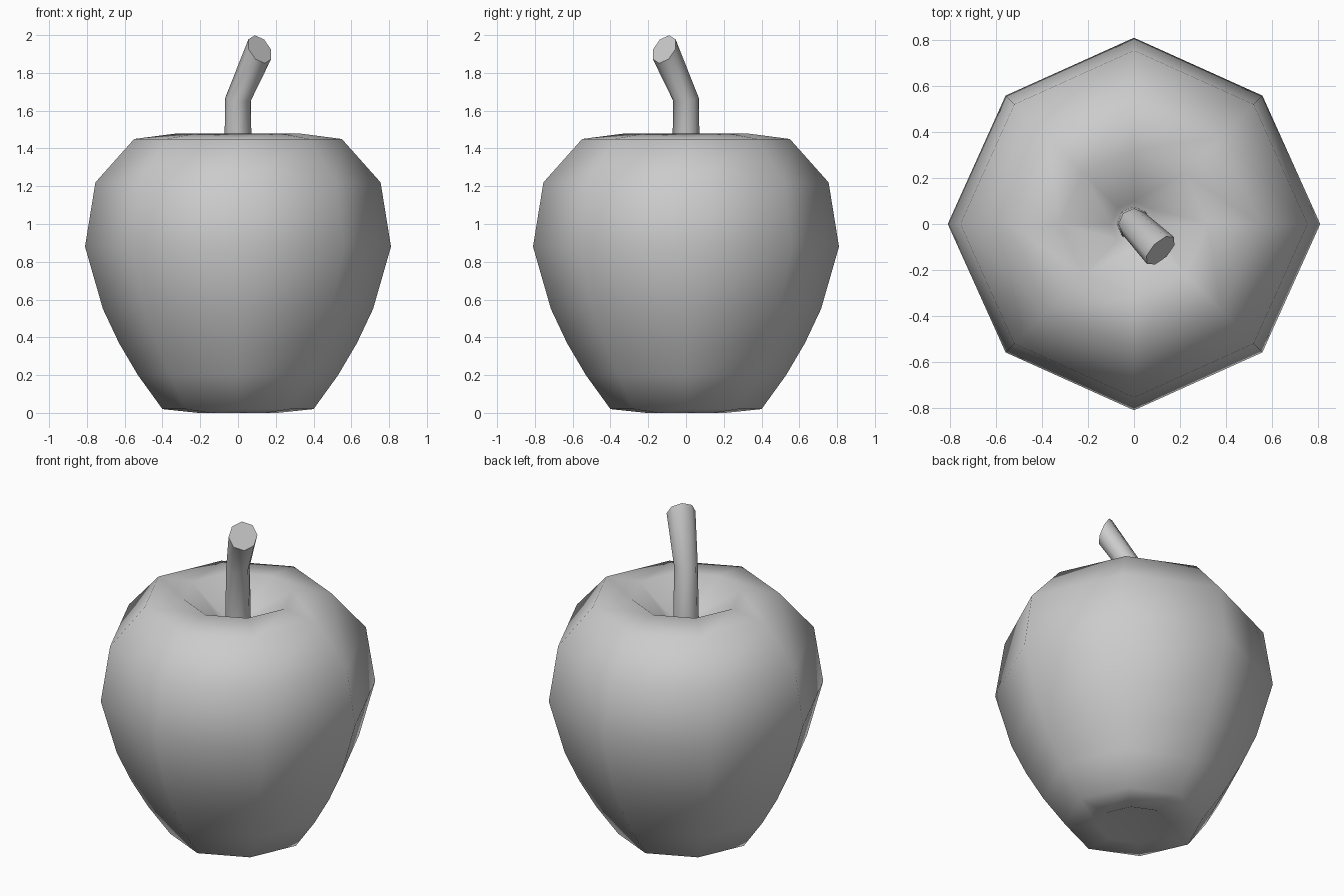
import bpy, bmesh
from math import cos, sin, tau, radians
from mathutils import Vector

SIDES = 8

default = bpy.data.objects.get("Cube")
if default:
    bpy.data.objects.remove(default, do_unlink=True)

grey = bpy.data.materials.new("plain grey")
grey.use_nodes = True
grey.diffuse_color = (0.6, 0.6, 0.6, 1)
grey.node_tree.nodes["Principled BSDF"].inputs["Base Color"].default_value = (0.6, 0.6, 0.6, 1)


def bridge(bm, rings):
    """Join successive rings with quads."""
    for low, high in zip(rings, rings[1:]):
        for i in range(SIDES):
            j = (i + 1) % SIDES
            bm.faces.new((low[i], low[j], high[j], high[i]))


def fan(bm, ring, z):
    """Close a ring with triangles meeting at a point on the axis."""
    tip = bm.verts.new((0, 0, z))
    for i in range(SIDES):
        bm.faces.new((ring[i], ring[(i + 1) % SIDES], tip))


def finish(bm, name):
    bmesh.ops.recalc_face_normals(bm, faces=bm.faces)
    mesh = bpy.data.meshes.new(name)
    bm.to_mesh(mesh)
    bm.free()
    mesh.materials.append(grey)
    obj = bpy.data.objects.new(name, mesh)
    bpy.context.collection.objects.link(obj)
    return obj


# Fruit body: eight-sided lathe with a dimple at each end
profile = [(0.21, 0), (0.4, 0.02), (0.53, 0.2), (0.63, 0.37), (0.715, 0.55),
           (0.81, 0.88), (0.755, 1.22), (0.55, 1.45), (0.32, 1.48), (0.1, 1.32)]
bm = bmesh.new()
rings = []
for r, z in profile:
    ring = []
    for i in range(SIDES):
        a = tau * i / SIDES
        s = r * (0.975 if i % 2 else 1)
        ring.append(bm.verts.new((s * cos(a), s * sin(a), z)))
    rings.append(ring)
bridge(bm, rings)
fan(bm, rings[0], 0.09)
fan(bm, rings[-1], 1.27)
body = finish(bm, "fruit_body")
body.data.shade_smooth()

# Stem: bent tube leaning forward, ending in a slanted cut
lean = Vector((1, -1, 0)).normalized()
across = Vector((1, 1, 0)).normalized()
sections = [(0, 1.25, 0.075, 0), (0, 1.66, 0.068, 10), (0.163, 1.925, 0.083, 63)]
bm = bmesh.new()
rings = []
for shift, z, r, tilt in sections:
    t = radians(tilt)
    slope = lean * cos(t) - Vector((0, 0, sin(t)))
    centre = lean * shift + Vector((0, 0, z))
    rings.append([bm.verts.new(centre + r * (slope * cos(tau * i / SIDES) + across * sin(tau * i / SIDES)))
                  for i in range(SIDES)])
bridge(bm, rings)
bm.faces.new(rings[0])
bm.faces.new(rings[-1])
stem = finish(bm, "stem")
stem.data.shade_smooth()
for poly in stem.data.polygons:
    if len(poly.vertices) == SIDES:
        poly.use_smooth = False
